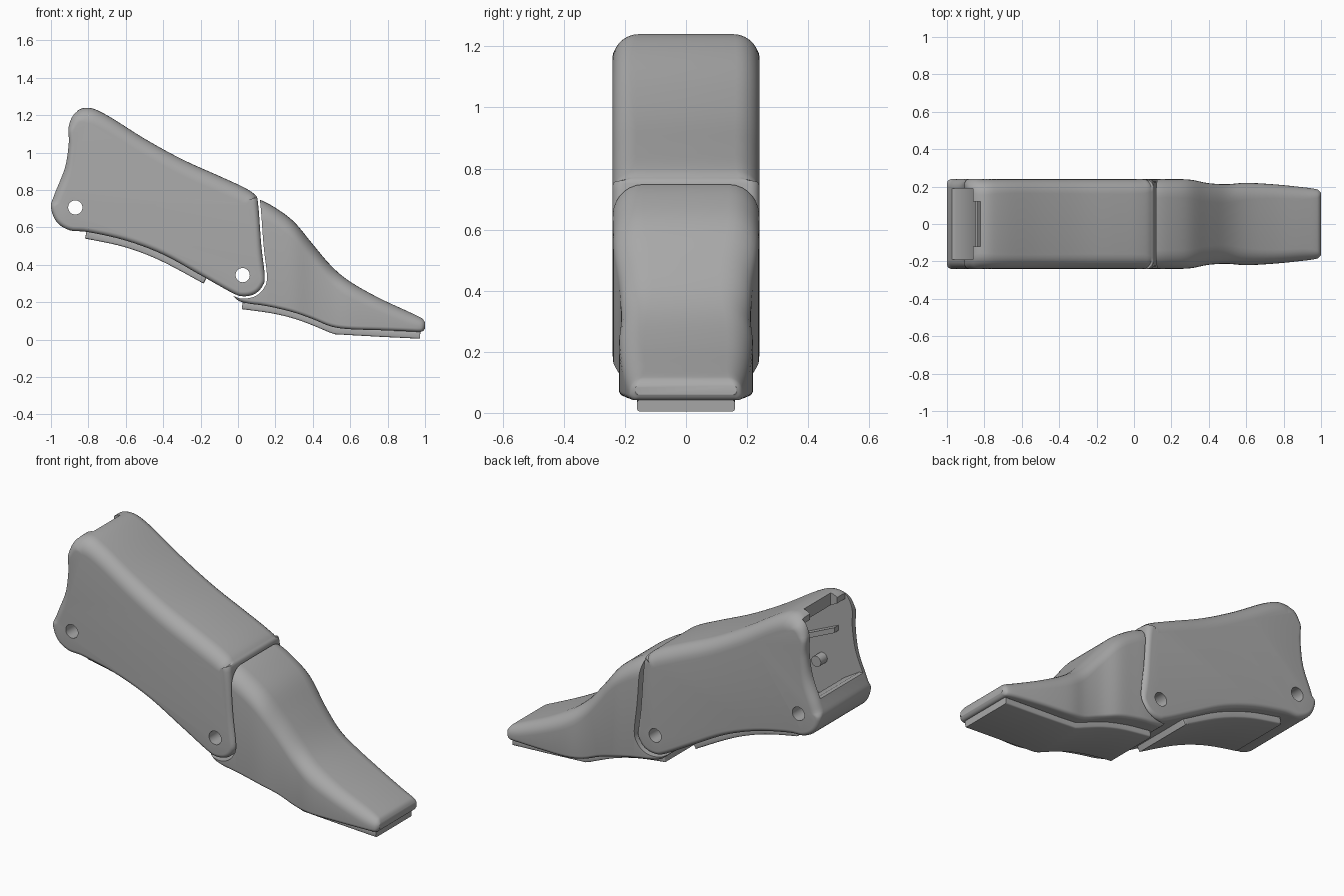
import bpy, bmesh, math
from mathutils import Vector

cube = bpy.data.objects.get("Cube")
if cube:
    bpy.data.objects.remove(cube)

grey = bpy.data.materials.new("mid_grey")
grey.use_nodes = True
COLOUR = (0.4, 0.4, 0.4, 1)
grey.diffuse_color = COLOUR
grey.node_tree.nodes["Principled BSDF"].inputs["Base Color"].default_value = COLOUR


def smooth(points, steps=5, closed=False):
    """Catmull-Rom curve through points of any dimension."""
    n, out = len(points), []
    for i in range(n if closed else n - 1):
        ids = [i - 1, i, i + 1, i + 2]
        ids = [k % n if closed else min(max(k, 0), n - 1) for k in ids]
        a, b, c, d = (points[k] for k in ids)
        for s in range(steps):
            t = s / steps
            out.append(tuple(0.5 * (2 * q + (r - p) * t + (2 * p - 5 * q + 4 * r - s4) * t * t
                                    + (3 * q - p - 3 * r + s4) * t ** 3)
                             for p, q, r, s4 in zip(a, b, c, d)))
    return out if closed else out + [points[-1]]


def normals(profile):
    """Outward normals of a clockwise x-z outline."""
    result = []
    for i, p in enumerate(profile):
        a, b = Vector(profile[i - 1]), Vector(profile[(i + 1) % len(profile)])
        d = (b - a).normalized()
        result.append(Vector((-d.y, d.x)))
    return result


def make(name, rings):
    """Skin a list of equal rings and cap both ends."""
    bm = bmesh.new()
    loops = [[bm.verts.new(p) for p in ring] for ring in rings]
    n = len(loops[0])
    for a, b in zip(loops, loops[1:]):
        for i in range(n):
            bm.faces.new((a[i], a[(i + 1) % n], b[(i + 1) % n], b[i]))
    bm.faces.new(loops[0])
    bm.faces.new(loops[-1])
    bmesh.ops.recalc_face_normals(bm, faces=bm.faces)
    mesh = bpy.data.meshes.new(name)
    bm.to_mesh(mesh)
    bm.free()
    mesh.materials.append(grey)
    ob = bpy.data.objects.new(name, mesh)
    bpy.context.collection.objects.link(ob)
    return ob


def prism(name, profile, width, rim=lambda n: 0, steps=1, y=0):
    """Extrude an x-z outline along y, rounding its rims by rim(normal)."""
    norms = normals(profile)
    rings = []
    for side in (-1, 1):
        layers = []
        for k in range(steps + 1 if steps > 1 else 1):
            t = math.pi / 2 * k / steps
            ring = []
            for p, n in zip(profile, norms):
                r = rim(n)
                q = Vector(p) - n * r * (1 - math.cos(t))
                ring.append((q.x, y + side * (width - r * (1 - math.sin(t))), q.y))
            layers.append(ring)
        rings += layers[::-1] if side < 0 else layers
    return make(name, rings)


def circle(x, z, r, n=32):
    return [(x + r * math.sin(2 * math.pi * i / n), z + r * math.cos(2 * math.pi * i / n)) for i in range(n)]


def cut(ob, cutter):
    cutter.hide_render = True
    mod = ob.modifiers.new("cut", 'BOOLEAN')
    mod.operation, mod.solver, mod.object = 'DIFFERENCE', 'EXACT', cutter
    bpy.context.view_layer.objects.active = ob
    bpy.ops.object.modifier_apply(modifier=mod.name)
    bpy.data.objects.remove(cutter)


def shade(ob):
    bpy.ops.object.select_all(action='DESELECT')
    ob.select_set(True)
    bpy.context.view_layer.objects.active = ob
    bpy.ops.object.shade_smooth_by_angle(angle=math.radians(32))


# Inner segment: side outline with a broad round along the top
belly = [(-0.03, 0.25), (-0.2, 0.345), (-0.4, 0.455), (-0.6, 0.53), (-0.8, 0.575)]
outline = smooth([(-0.8, 1.24), (-0.7, 1.2), (-0.5, 1.075), (-0.3, 0.965), (-0.1, 0.875),
                  (0.03, 0.815), (0.09, 0.775), (0.107, 0.73), (0.125, 0.5), (0.143, 0.34),
                  (0.13, 0.285), (0.09, 0.245), (0.03, 0.232)] + belly +
                 [(-0.9, 0.585), (-0.97, 0.63), (-1, 0.71), (-0.98, 0.78), (-0.925, 0.92),
                  (-0.905, 1.05), (-0.905, 1.14), (-0.87, 1.215)], closed=True)
inner = prism("inner_segment", outline, 0.24, lambda n: 0.025 + 0.06 * max(0, n.y), 7)

# Hollow open at the back, with a stepped notch in the roof
cavity = [(-1.2, 1.4), (-0.86, 1.4), (-0.86, 1.19), (-0.8, 1.16), (-0.6, 1.05), (-0.3, 0.88),
          (-0.08, 0.75), (-0.1, 0.4), (-0.3, 0.47), (-0.6, 0.59), (-0.76, 0.64),
          (-0.85, 0.74), (-0.95, 0.8), (-1.2, 0.8)]
cut(inner, prism("cavity_cutter", cavity, 0.19))
cut(inner, prism("notch_cutter", [(-1.2, 1.4), (-0.82, 1.4), (-0.82, 1), (-1.2, 1)], 0.12))
for x, z in ((-0.87, 0.707), (0.025, 0.345)):
    cut(inner, prism("pin_hole_cutter", circle(x, z, 0.038), 0.5))
shade(inner)

# Rails and pegs on the cavity walls
for side, word in ((1, "left"), (-1, "right")):
    prism(word + "_rail", [(-0.82, 1.03), (-0.35, 0.82), (-0.35, 0.79), (-0.82, 1)], 0.02, y=side * 0.172)
    shade(prism(word + "_peg", circle(-0.72, 0.82, 0.03, 20), 0.03, y=side * 0.162))

# Outer segment: x, half width, top, bottom, top round
stations = [(-0.05, 0.215, 0.74, 0.262, 0.1), (0, 0.225, 0.75, 0.21, 0.1), (0.06, 0.235, 0.76, 0.193, 0.1),
            (0.12, 0.24, 0.747, 0.185, 0.1), (0.2, 0.24, 0.705, 0.17, 0.1), (0.3, 0.237, 0.63, 0.145, 0.1),
            (0.4, 0.218, 0.51, 0.11, 0.1), (0.5, 0.213, 0.393, 0.07, 0.1), (0.6, 0.22, 0.31, 0.056, 0.09),
            (0.75, 0.212, 0.225, 0.051, 0.075), (0.9, 0.197, 0.155, 0.045, 0.065),
            (0.97, 0.187, 0.122, 0.042, 0.05), (0.99, 0.178, 0.108, 0.047, 0.035), (1, 0.165, 0.09, 0.06, 0.01)]


def section(x, w, top, bottom, r):
    low = min(0.02, r)
    half = []
    for r0, z0, sign in ((low, bottom + low, -1), (r, top - r, 1)):
        for k in range(8):
            a = math.pi / 2 * k / 7
            a = a if sign > 0 else a - math.pi / 2
            half.append((x, w - r0 + r0 * math.cos(a), z0 + r0 * math.sin(a)))
    return half + [(x, -y, z) for x, y, z in reversed(half)]


outer = make("outer_segment", [section(*s) for s in smooth(stations, 4)])
clearance = [tuple(Vector(p) + n * 0.012) for p, n in zip(outline, normals(outline))]
cut(outer, prism("joint_cutter", clearance, 0.4))
shade(outer)


# Grip pads: strips following the underside of each segment
def pad(name, path, width, thick):
    upper = [Vector(p) for p in path]
    lower = []
    for i, p in enumerate(upper):
        d = (upper[min(i + 1, len(upper) - 1)] - upper[max(i - 1, 0)]).normalized()
        lower.append(p + Vector((d.y, -d.x)) * thick)
    ring = [tuple(p) for p in upper + lower[::-1]]
    shade(prism(name, ring, width, lambda n: 0.008, 3))


pad("inner_pad", smooth([(-0.81, 0.58), (-0.6, 0.535), (-0.4, 0.46), (-0.165, 0.335)], 6), 0.18, 0.04)
pad("outer_pad", smooth([(0.025, 0.2), (0.2, 0.175), (0.35, 0.135), (0.52, 0.066)], 6)
    + [(0.75, 0.053), (0.975, 0.042)], 0.16, 0.037)
